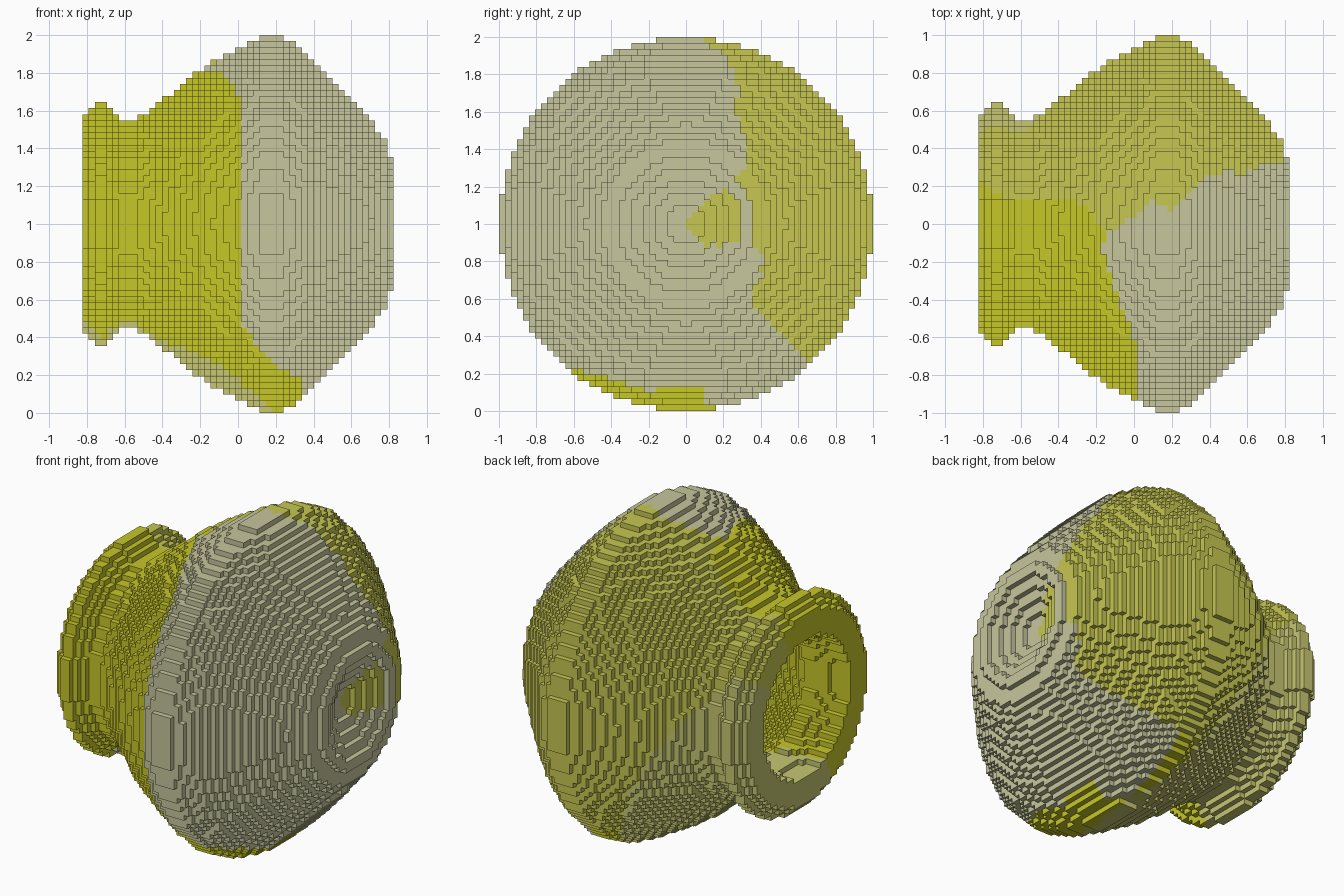
import bpy, bmesh, math

if "Cube" in bpy.data.objects:
    bpy.data.objects.remove(bpy.data.objects["Cube"], do_unlink=True)

N = 62                 # blocks across the belly
LENGTH = 51            # blocks along the pot's axis (x)
S = 2.0 / N            # block size
HALF = N // 2


def interp(points, t):
    """Piecewise linear lookup, clamped at both ends."""
    if t <= points[0][0]:
        return points[0][1]
    for (a, va), (b, vb) in zip(points, points[1:]):
        if t <= b:
            return va + (vb - va) * (t - a) / (b - a)
    return points[-1][1]


# Profiles: (block index along x, radius in blocks)
OUTER = [(0, 18), (1, 19), (2, 20), (3, 20), (4, 19), (5, 18), (6, 17.2),
         (8, 17.2), (9, 18), (11, 19), (19, 25.4), (25, 28.8), (29, 30.95),
         (32, 30.95), (33, 30.4), (36, 28.4), (38.5, 26), (44, 20),
         (48, 15.4), (49, 14.2), (50, 11.2)]
CAVITY = [(0, 13), (2, 13), (4, 12.5), (6, 12), (8, 12), (11, 14),
          (19, 20.4), (25, 23.8), (29, 26), (32, 26), (36, 23.4),
          (38.5, 21), (44, 14)]
CAVITY_END = 44
DIMPLE = [(47, 3.5), (48, 5.2), (49, 7.2), (50, 9.2)]

# Shard seams: angle around the axis (0 top, 90 back, 180 bottom) against x
BACK_TOP = [(-.82, 25), (-.75, 14), (-.4, 13), (-.25, 6), (-.15, -4), (.1, 7),
            (.2, 4), (.4, 18), (.6, 25), (.78, 47), (.82, 90)]
BACK_LOW = [(-.82, 55), (-.6, 60), (-.5, 75), (.05, 143), (.2, 138),
            (.7, 140), (.8, 100), (.82, 90)]
UNDER_END = [(-.82, 205), (-.5, 195), (-.2, 210), (0, 207), (.15, 198),
             (.22, 172)]
# Front seam: x against angle
FRONT_EDGE = [(171, .22), (173, .25), (175, .38), (199, .34), (209, .33),
              (221, .2), (235, .02), (315, .02), (349, -.17), (360, -.15)]


def solid(i, j, k):
    if not 0 <= i < LENGTH:
        return False
    r = math.hypot(j + 0.5 - HALF, k + 0.5 - HALF)
    if r > interp(OUTER, i):
        return False
    if i <= CAVITY_END and r < interp(CAVITY, i):
        return False
    return not (i >= DIMPLE[0][0] and r < interp(DIMPLE, i))


def shard(i, j, k):
    """Material slot: 0 front neck, 1 back, 2 base, 3 underside."""
    x = (i + 0.5 - LENGTH / 2) * S
    angle = math.degrees(math.atan2(j + 0.5 - HALF, k + 0.5 - HALF)) % 360
    p = angle - 360 if angle > 340 else angle
    top, low = interp(BACK_TOP, x), interp(BACK_LOW, x)
    if i < LENGTH - 1 and top <= p <= low:
        return 1
    if x < .22 and low < p < interp(UNDER_END, x) and p > 143 + (x - .05) * 170:
        return 3
    if x < .05 and low < p < interp(UNDER_END, x):
        return 3
    if p < top:
        angle = p + 360
    return 0 if x < interp(FRONT_EDGE, angle) else 2


# Four flat shard colours
def material(name, rgb):
    m = bpy.data.materials.new(name)
    m.use_nodes = True
    m.diffuse_color = (*rgb, 1)
    bsdf = m.node_tree.nodes["Principled BSDF"]
    bsdf.inputs["Base Color"].default_value = (*rgb, 1)
    bsdf.inputs["Roughness"].default_value = 0.8
    return m


mats = [material("bright yellow", (.57, .57, .022)),
        material("soft yellow", (.57, .57, .084)),
        material("pale stone", (.57, .57, .34)),
        material("dull straw", (.57, .57, .17))]

# Block-built pot lying on its side: only exposed block faces are made
cells = {(i, j, k) for i in range(LENGTH) for j in range(N) for k in range(N)
         if solid(i, j, k)}
bm = bmesh.new()
verts = {}


def corner(c):
    if c not in verts:
        verts[c] = bm.verts.new(((c[0] - LENGTH / 2) * S,
                                 (c[1] - HALF) * S, c[2] * S))
    return verts[c]


for cell in sorted(cells):
    slot = None
    for axis in range(3):
        u, v = (axis + 1) % 3, (axis + 2) % 3
        for side in (0, 1):
            beside = list(cell)
            beside[axis] += 2 * side - 1
            if tuple(beside) in cells:
                continue
            if slot is None:
                slot = shard(*cell)
            ring = []
            for du, dv in ((0, 0), (1, 0), (1, 1), (0, 1)):
                c = list(cell)
                c[axis] += side
                c[u] += du
                c[v] += dv
                ring.append(corner(tuple(c)))
            face = bm.faces.new(ring if side else ring[::-1])
            face.material_index = slot

mesh = bpy.data.meshes.new("clay_pot")
bm.to_mesh(mesh)
bm.free()
for m in mats:
    mesh.materials.append(m)
pot = bpy.data.objects.new("clay_pot", mesh)
bpy.context.collection.objects.link(pot)
